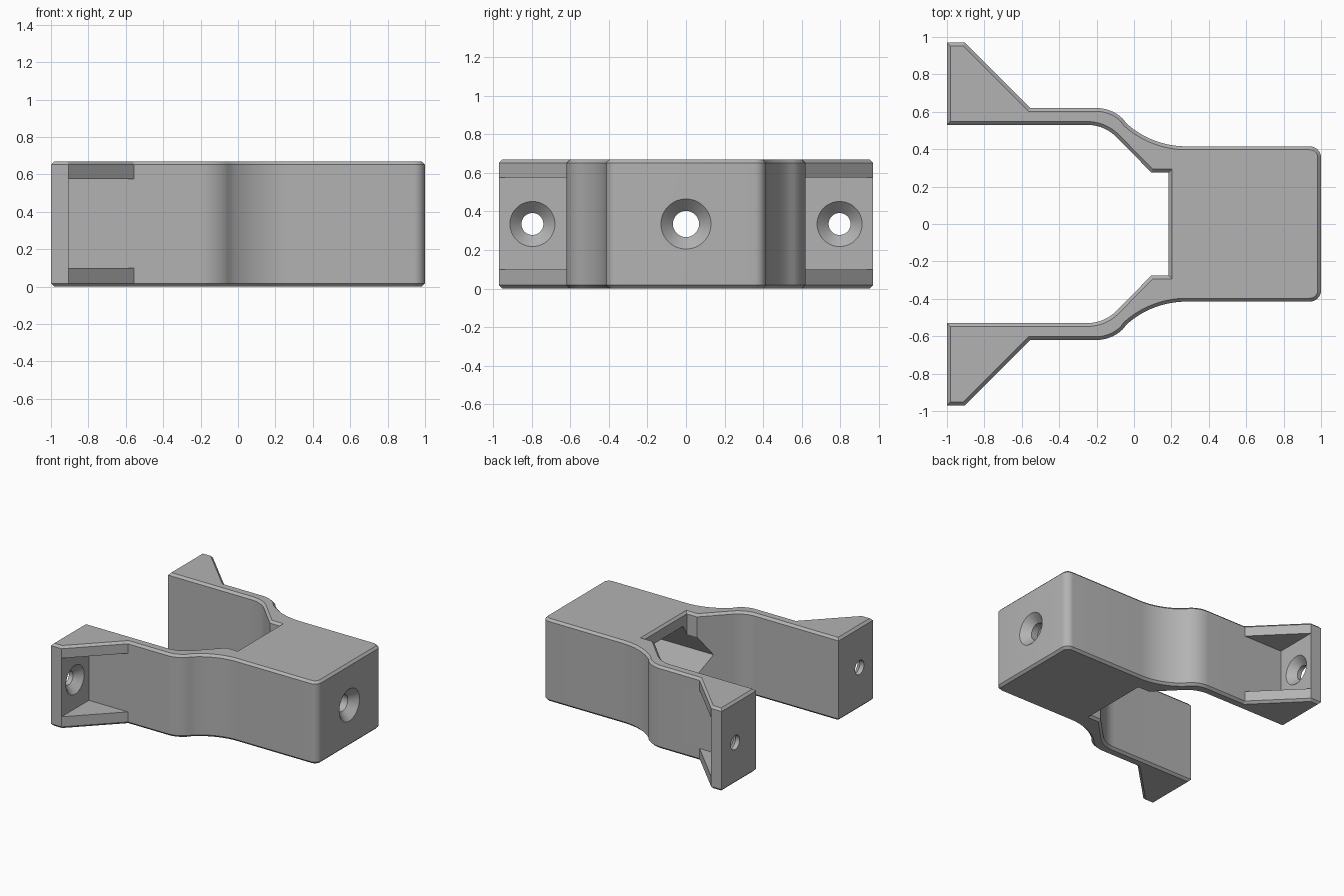
import bpy
import bmesh
from math import sin, cos, pi, radians

cube = bpy.data.objects.get("Cube")
if cube:
    bpy.data.objects.remove(cube, do_unlink=True)

HEIGHT = 0.67
MID = HEIGHT / 2
EDGE = 0.018          # chamfer around top and bottom

grey = bpy.data.materials.new("plain grey")
grey.use_nodes = True
colour = (0.45, 0.45, 0.45, 1)
grey.diffuse_color = colour
grey.node_tree.nodes["Principled BSDF"].inputs["Base Color"].default_value = colour


def make_object(name, bm):
    bmesh.ops.recalc_face_normals(bm, faces=bm.faces)
    mesh = bpy.data.meshes.new(name)
    bm.to_mesh(mesh)
    bm.free()
    mesh.materials.append(grey)
    obj = bpy.data.objects.new(name, mesh)
    bpy.context.collection.objects.link(obj)
    return obj


def prism(name, points, offset, chamfer=0.0):
    """Extrude a closed outline, optionally with chamfered end caps."""
    bm = bmesh.new()
    base = bm.faces.new([bm.verts.new(p) for p in points])
    out = bmesh.ops.extrude_face_region(bm, geom=[base], use_keep_orig=True)
    verts = [g for g in out["geom"] if isinstance(g, bmesh.types.BMVert)]
    caps = [base] + [g for g in out["geom"] if isinstance(g, bmesh.types.BMFace)]
    bmesh.ops.translate(bm, verts=verts, vec=offset)
    bmesh.ops.recalc_face_normals(bm, faces=bm.faces)
    if chamfer:
        for cap in caps:
            bmesh.ops.inset_region(bm, faces=[cap], thickness=chamfer,
                                   depth=chamfer, use_even_offset=True)
    return make_object(name, bm)


def lathe_x(name, rings):
    """Round cutter along x, from (x, radius) pairs; returned at y = 0."""
    bm = bmesh.new()
    n = 48
    loops = [[bm.verts.new((x, r * cos(2 * pi * i / n), r * sin(2 * pi * i / n)))
              for i in range(n)] for x, r in rings]
    for a, b in zip(loops, loops[1:]):
        for i in range(n):
            j = (i + 1) % n
            bm.faces.new((a[i], a[j], b[j], b[i]))
    bm.faces.new(loops[0])
    bm.faces.new(loops[-1])
    return make_object(name, bm)


def cut(target, cutter):
    mod = target.modifiers.new("cut", 'BOOLEAN')
    mod.operation = 'DIFFERENCE'
    mod.solver = 'EXACT'
    mod.object = cutter
    cutter.hide_render = True
    bpy.ops.object.select_all(action='DESELECT')
    bpy.context.view_layer.objects.active = target
    target.select_set(True)
    bpy.ops.object.modifier_apply(modifier=mod.name)
    bpy.data.objects.remove(cutter, do_unlink=True)


def arc(cx, cy, r, start, end, n=10):
    angles = [radians(start + (end - start) * i / n) for i in range(n + 1)]
    return [(cx + r * cos(a), cy + r * sin(a)) for a in angles]


# Half outline: inner notch, arm, mounting ear, outer bend, rounded end
half = [(0.185, 0.275), (0.093, 0.275)]
half += arc(-0.25, 0.31, 0.22, 45, 90)
half += [(-1, 0.53), (-1, 0.97), (-0.905, 0.97), (-0.555, 0.62)]
half += arc(-0.2, 0.42, 0.2, 90, 45)
half += arc(0.28, 0.895, 0.48, 225, 270, 14)[1:]
half += arc(0.94, 0.355, 0.06, 90, 0, 8)
outline = half + [(x, -y) for x, y in reversed(half)]
bracket = prism("clamp_bracket", [(x, y, EDGE) for x, y in outline],
                (0, 0, HEIGHT - 2 * EDGE), EDGE)

# Six-sided hollow inside the body
hexagon = [(0.363, MID), (0.228, 0.57), (-0.228, 0.57),
           (-0.363, MID), (-0.228, 0.1), (0.228, 0.1)]
cut(bracket, prism("hollow_cutter", [(-0.05, y, z) for y, z in hexagon], (0.93, 0, 0)))

# Ear recesses between upper and lower gussets, and countersunk ear holes
for side in (1, -1):
    corners = [(-0.905, 0.62), (-0.4, 0.62), (-0.4, 1.1), (-0.905, 1.1)]
    cut(bracket, prism("recess_cutter", [(x, side * y, 0.1) for x, y in corners],
                       (0, 0, 0.475)))
    drill = lathe_x("ear_drill", [(-1.1, 0.057), (-0.963, 0.057),
                                  (-0.905, 0.117), (-0.88, 0.117)])
    drill.location = (0, side * 0.797, MID)
    cut(bracket, drill)

# Countersunk hole in the closed end
drill = lathe_x("end_drill", [(0.7, 0.068), (0.938, 0.068), (1, 0.13), (1.05, 0.13)])
drill.location = (0, 0, MID)
cut(bracket, drill)

bpy.ops.object.shade_smooth_by_angle(angle=radians(25))
